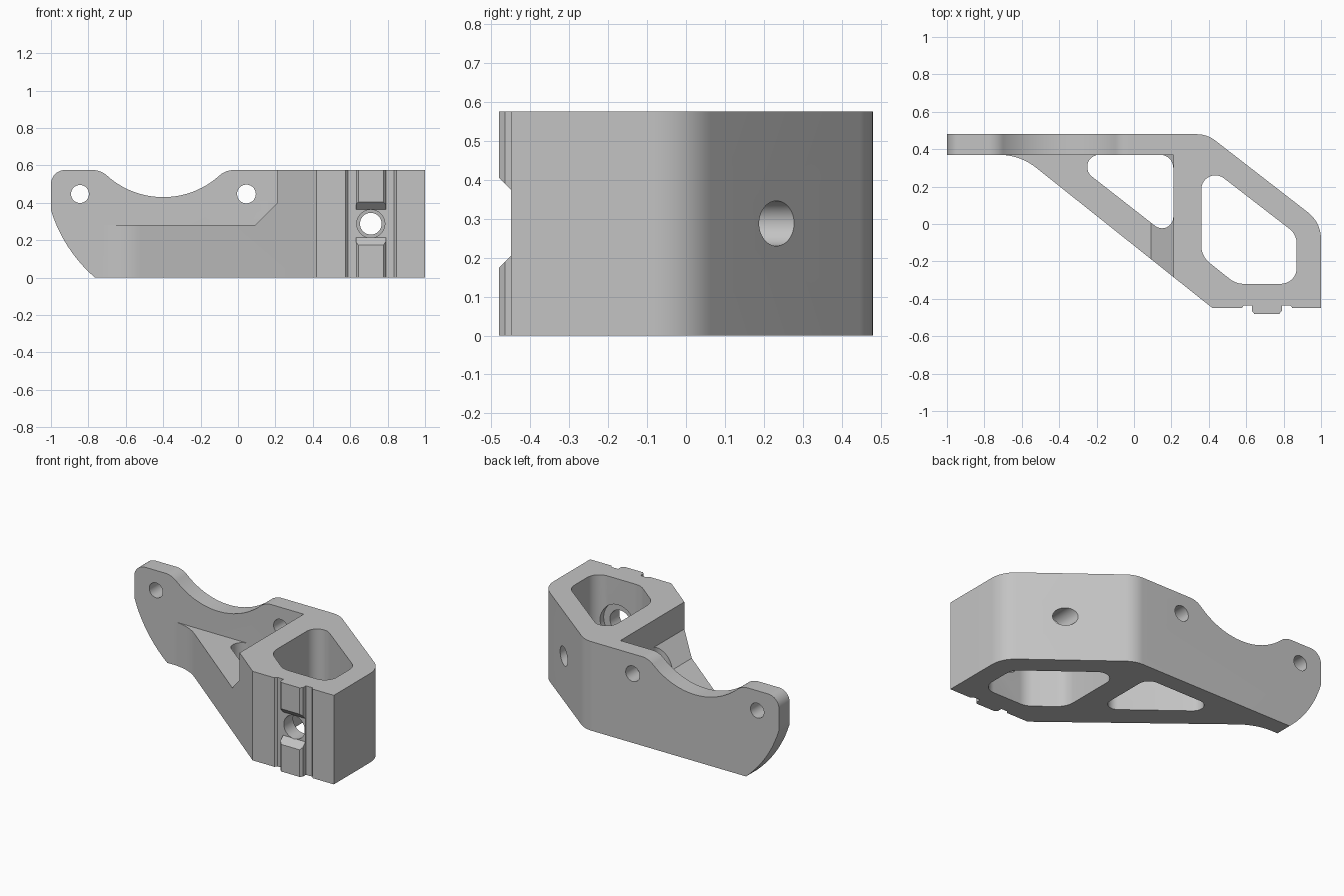
import bpy, bmesh, math
from mathutils import Vector

if "Cube" in bpy.data.objects:
    bpy.data.objects.remove(bpy.data.objects["Cube"], do_unlink=True)

metal = bpy.data.materials.new("light_grey")
metal.use_nodes = True
GREY = (0.55, 0.55, 0.55, 1)
metal.diffuse_color = GREY
metal.node_tree.nodes["Principled BSDF"].inputs["Base Color"].default_value = GREY


def fillet(points, steps=10):
    """Round every (u, v, radius) corner; (u, v) corners stay sharp."""
    out = []
    for i, corner in enumerate(points):
        p = Vector(corner[:2])
        if len(corner) < 3:
            out.append(p)
            continue
        a = (Vector(points[i - 1][:2]) - p).normalized()
        b = (Vector(points[(i + 1) % len(points)][:2]) - p).normalized()
        half = a.angle(b) / 2
        r = corner[2]
        c = p + (a + b).normalized() * r / math.sin(half)
        start = p + a * r / math.tan(half) - c
        end = p + b * r / math.tan(half) - c
        sweep = math.atan2(start.x * end.y - start.y * end.x, start.dot(end))
        for k in range(steps + 1):
            t = sweep * k / steps
            out.append(c + Vector((start.x * math.cos(t) - start.y * math.sin(t),
                                   start.x * math.sin(t) + start.y * math.cos(t))))
    return out


def circle(u, v, r, n=48):
    return [Vector((u + r * math.cos(math.tau * k / n),
                    v + r * math.sin(math.tau * k / n))) for k in range(n)]


PLACE = {"X": lambda p, h: (h, p[0], p[1]),
         "Y": lambda p, h: (p[0], h, p[1]),
         "Z": lambda p, h: (p[0], p[1], h)}


def prism(name, points, axis, low, high):
    """Extrude a closed outline along an axis."""
    bm = bmesh.new()
    base = bm.faces.new([bm.verts.new(PLACE[axis](p, low)) for p in points])
    ext = bmesh.ops.extrude_face_region(bm, geom=[base])
    move = Vector(PLACE[axis]((0, 0), high - low))
    verts = [g for g in ext["geom"] if isinstance(g, bmesh.types.BMVert)]
    bmesh.ops.translate(bm, vec=move, verts=verts)
    bmesh.ops.recalc_face_normals(bm, faces=bm.faces)
    mesh = bpy.data.meshes.new(name)
    bm.to_mesh(mesh)
    bm.free()
    mesh.materials.append(metal)
    obj = bpy.data.objects.new(name, mesh)
    bpy.context.collection.objects.link(obj)
    return obj


def carve(target, cutter, operation="DIFFERENCE"):
    """Apply a boolean and discard the cutter."""
    cutter.hide_render = True
    mod = target.modifiers.new(cutter.name, "BOOLEAN")
    mod.operation, mod.solver, mod.object = operation, "EXACT", cutter
    bpy.context.view_layer.objects.active = target
    bpy.ops.object.modifier_apply(modifier=mod.name)
    bpy.data.objects.remove(cutter, do_unlink=True)


# Plan outline: rear plate, sloped arm, and front face with a grooved rail
plan = fillet([
    (-1.1, 0.48), (0.391, 0.48, 0.16), (1, 0.008, 0.18), (1, -0.45),
    (0.848, -0.45), (0.835, -0.435), (0.79, -0.435), (0.79, -0.465),
    (0.777, -0.48), (0.643, -0.48), (0.63, -0.465), (0.63, -0.435),
    (0.588, -0.435), (0.575, -0.45), (0.42, -0.45), (-0.61, 0.37, 0.32),
    (-1.1, 0.37)])
bracket = prism("bracket_body", plan, "Z", -0.1, 0.7)

# Step that lowers the sloped arm in front of the rear plate
step = [(-1.2, 0.28), (0.09, 0.28), (0.21, 0.40), (0.21, 0.8), (-1.2, 0.8)]
carve(bracket, prism("arm_step", step, "Y", -1, 0.37))

# Side outline: round ends, scooped top edge and curved lower tip
scoop = []
for k in range(25):
    a = math.asin(0.3 / 0.449) * (k / 12 - 1)
    scoop.append((-0.4 + 0.449 * math.sin(a), 0.879 - 0.449 * math.cos(a)))
side = fillet([(1.1, 0), (-0.765, 0), (-0.933, 0.147, 0.78), (-1, 0.36),
               (-1, 0.575, 0.075), (-0.733, 0.575, 0.115)] + scoop
              + [(-0.067, 0.575, 0.115), (1.1, 0.575)])
carve(bracket, prism("side_outline", side, "Y", -1, 1), "INTERSECT")

# Two windows through the full height
window = fillet([(-0.374, 0.37, 0.065), (0.21, 0.37, 0.07), (0.21, -0.086, 0.06)])
pocket = fillet([(0.36, 0.338, 0.075), (0.87, -0.056, 0.1), (0.87, -0.32, 0.085),
                 (0.545, -0.32, 0.12), (0.36, -0.173, 0.12)])
carve(bracket, prism("arm_window", window, "Z", -0.2, 0.8))
carve(bracket, prism("block_pocket", pocket, "Z", -0.2, 0.8))

# Gap with sloped ends in the front rail
gap = [(-0.44, 0.215), (-0.44, 0.365), (-0.5, 0.425), (-0.5, 0.155)]
carve(bracket, prism("rail_gap", gap, "X", 0.628, 0.792))

# Screw holes in the plate, and the stepped bore through the block
for name, x, z, r, low, high in [
        ("outer_hole", -0.845, 0.447, 0.048, 0.3, 0.6),
        ("inner_hole", 0.045, 0.447, 0.05, 0.3, 0.6),
        ("front_bore", 0.71, 0.288, 0.075, -0.6, -0.2),
        ("bore_seat", 0.71, 0.288, 0.12, -0.345, -0.2),
        ("rear_bore", 0.71, 0.288, 0.058, -0.2, 0.6)]:
    carve(bracket, prism(name, circle(x, z, r), "Y", low, high))

# Smooth curved walls, crisp edges
bpy.ops.object.select_all(action="DESELECT")
bracket.select_set(True)
bpy.context.view_layer.objects.active = bracket
bpy.ops.object.shade_smooth_by_angle(angle=math.radians(25))
